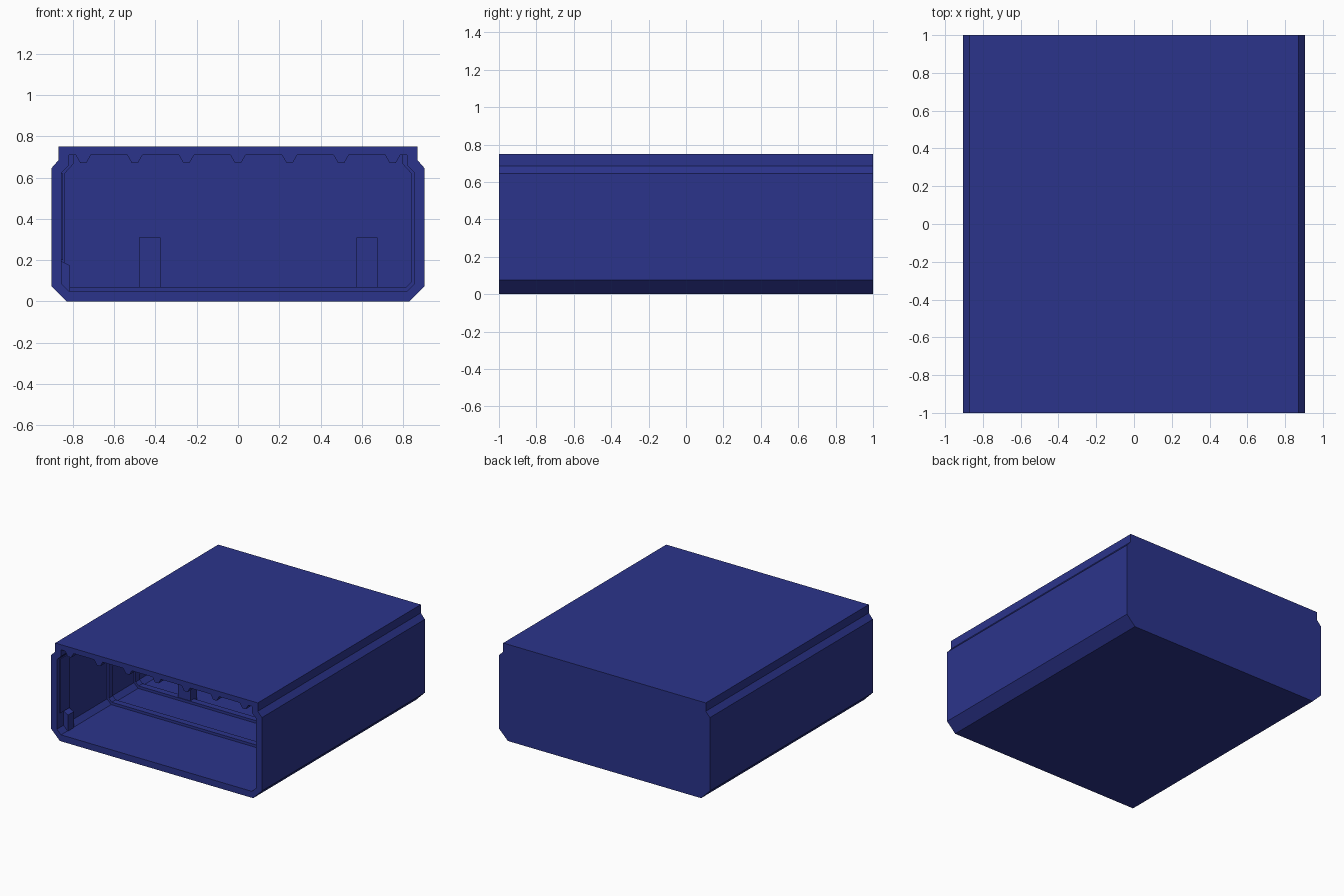
import bpy, bmesh

if "Cube" in bpy.data.objects:
    bpy.data.objects.remove(bpy.data.objects["Cube"])

blue = bpy.data.materials.new("blue_paint")
blue.diffuse_color = (0.024, 0.034, 0.26, 1)
blue.use_nodes = True
blue.node_tree.nodes["Principled BSDF"].inputs["Base Color"].default_value = blue.diffuse_color


def finish(name, bm):
    bmesh.ops.recalc_face_normals(bm, faces=bm.faces)
    mesh = bpy.data.meshes.new(name)
    bm.to_mesh(mesh)
    bm.free()
    mesh.materials.append(blue)
    obj = bpy.data.objects.new(name, mesh)
    bpy.context.collection.objects.link(obj)
    return obj


def mirrored(half):
    """Right half of an xz profile, top to bottom, completed on the left."""
    return half + [(-x, z) for x, z in reversed(half)]


def loop(bm, pts, y):
    return [bm.verts.new((x, y, z)) for x, z in pts]


def bridge(bm, a, b):
    n = len(a)
    for i in range(n):
        j = (i + 1) % n
        bm.faces.new((a[i], a[j], b[j], b[i]))


def prism(name, pts, y0, y1):
    bm = bmesh.new()
    a, b = loop(bm, pts, y0), loop(bm, pts, y1)
    bridge(bm, a, b)
    bm.faces.new(a)
    bm.faces.new(b)
    return finish(name, bm)


def box(name, x0, x1, y0, y1, z0, z1):
    return prism(name, [(x0, z0), (x1, z0), (x1, z1), (x0, z1)], y0, y1)


# Housing: chamfered shell, open at the front and closed at the back
outer = mirrored([(0.87, 0.75), (0.87, 0.685), (0.905, 0.645), (0.905, 0.075), (0.83, 0)])
inner = mirrored([(0.82, 0.71), (0.82, 0.66), (0.855, 0.625), (0.855, 0.085), (0.82, 0.05)])
bm = bmesh.new()
of, ob = loop(bm, outer, -1), loop(bm, outer, 1)
nf, nb = loop(bm, inner, -1), loop(bm, inner, 0.96)
for a, b in ((of, ob), (of, nf), (nf, nb)):
    bridge(bm, a, b)
bm.faces.new(ob)
bm.faces.new(nb)
finish("housing", bm)

# Ribs running up the walls and across the floor inside
rib_inner = mirrored([(0.795, 0.71), (0.795, 0.67), (0.84, 0.62), (0.84, 0.095), (0.815, 0.07)])
for i in range(4):
    y = -0.36 + 0.33 * i
    prism(f"wall_rib_{i + 1}", inner + rib_inner[::-1], y - 0.025, y + 0.025)

# Tapered ridges along the ceiling
for i in range(7):
    x = -0.75 + 0.25 * i
    ridge = [(x - 0.037, 0.71), (x - 0.015, 0.672), (x + 0.015, 0.672), (x + 0.037, 0.71)]
    prism(f"ceiling_ridge_{i + 1}", ridge, -1 + 0.002, 0.96)

# Upright blocks standing on the floor
box("left_block", -0.48, -0.375, -0.05, 0.03, 0.05, 0.31)
box("right_block", 0.575, 0.675, 0.27, 0.35, 0.05, 0.31)

# Latch and panel on the left wall near the opening
prism("wall_latch", [(-0.855, 0.05), (-0.815, 0.05), (-0.815, 0.175), (-0.855, 0.195)], -0.92, -0.85)
box("wall_panel", -0.857, -0.847, -0.97, -0.85, 0.2, 0.62)
